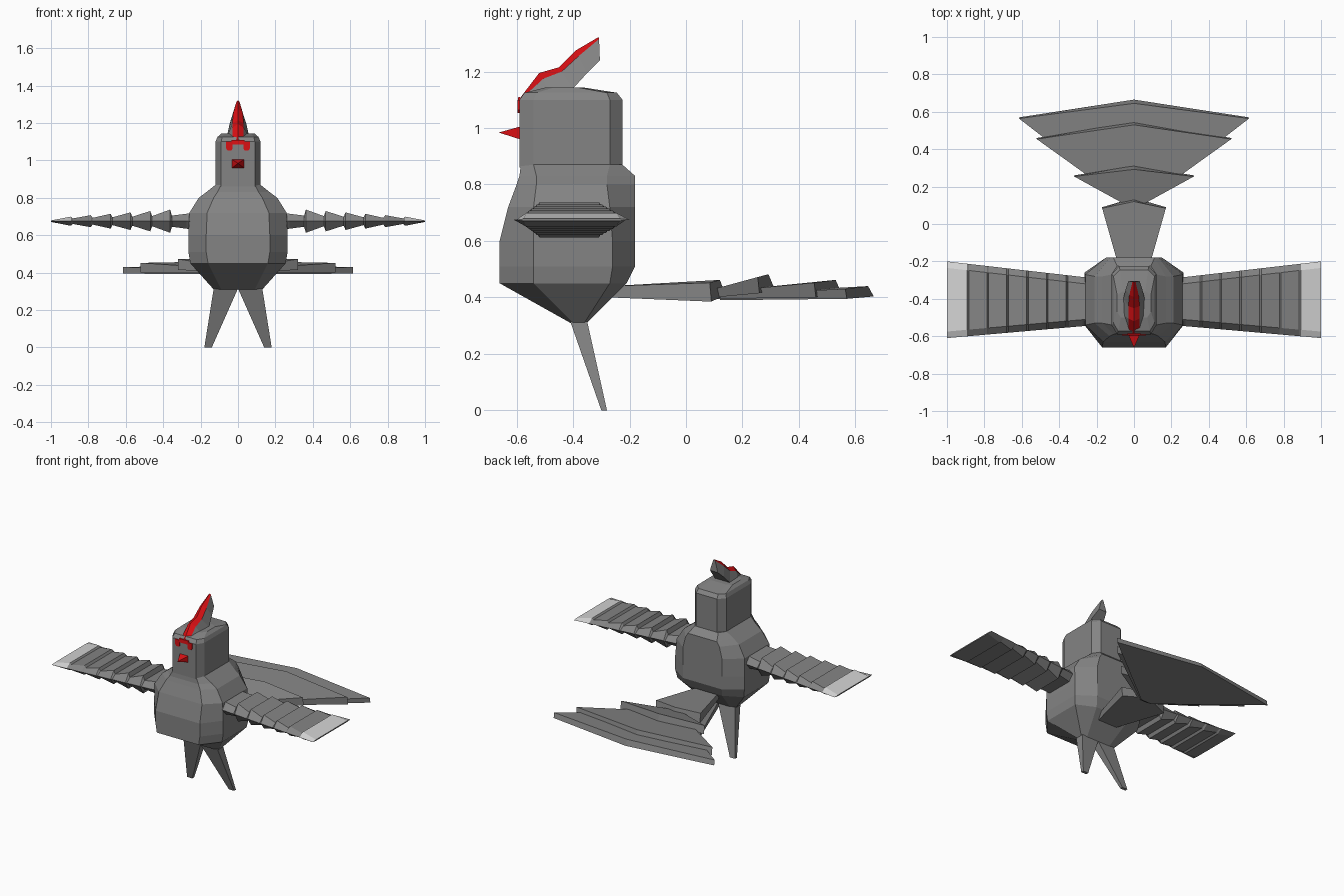
import bpy, bmesh
from mathutils import Vector

if "Cube" in bpy.data.objects:
    bpy.data.objects.remove(bpy.data.objects["Cube"])


def material(name, rgb):
    m = bpy.data.materials.new(name)
    m.diffuse_color = (*rgb, 1)
    m.use_nodes = True
    m.node_tree.nodes["Principled BSDF"].inputs["Base Color"].default_value = m.diffuse_color
    return m


GREY = material("grey plumage", (0.23, 0.23, 0.23))
LIGHT = material("light wing tip", (0.65, 0.65, 0.65))
RED = material("red", (0.7, 0.005, 0.007))


def loft(name, rings, mats=(GREY,), rule=None, mirror=False):
    """Skin equal-length closed rings, cap both ends."""
    bm = bmesh.new()
    loops = [[bm.verts.new(p) for p in r] for r in rings]
    n = len(rings[0])
    for a, b in zip(loops, loops[1:]):
        for i in range(n):
            j = (i + 1) % n
            bm.faces.new((a[i], a[j], b[j], b[i]))
    bm.faces.new(loops[0][::-1])
    bm.faces.new(loops[-1])
    bmesh.ops.recalc_face_normals(bm, faces=bm.faces)
    bm.normal_update()
    if rule:
        for f in bm.faces:
            f.material_index = rule(f.calc_center_median(), f.normal)
    me = bpy.data.meshes.new(name)
    bm.to_mesh(me)
    bm.free()
    for m in mats:
        me.materials.append(m)
    ob = bpy.data.objects.new(name, me)
    bpy.context.collection.objects.link(ob)
    if mirror:
        ob.modifiers.new("mirror", "MIRROR").use_mirror_merge = False
    return ob


def octagon(z, fx, sx, yf, y1, y2, yb, bx):
    return [(-fx, yf, z), (fx, yf, z), (sx, y1, z), (sx, y2, z),
            (bx, yb, z), (-bx, yb, z), (-sx, y2, z), (-sx, y1, z)]


def rect(x0, x1, y0, y1, z):
    return [(x0, y0, z), (x1, y0, z), (x1, y1, z), (x0, y1, z)]


# body and head
loft("body", [octagon(*r) for r in (
    (.31, .09, .13, -.41, -.40, -.36, -.35, .09),
    (.45, .16, .255, -.66, -.54, -.27, -.21, .13),
    (.51, .17, .265, -.66, -.54, -.26, -.18, .15),
    (.60, .17, .265, -.66, -.54, -.26, -.18, .15),
    (.72, .165, .26, -.63, -.54, -.27, -.18, .15),
    (.80, .13, .21, -.60, -.53, -.28, -.18, .13),
    (.83, .11, .17, -.59, -.53, -.28, -.18, .11),
    (.87, .09, .12, -.585, -.54, -.27, -.225, .09))])
loft("head", [octagon(*r) for r in (
    (.86, .09, .12, -.59, -.54, -.27, -.225, .08),
    (1.10, .09, .12, -.59, -.54, -.27, -.225, .08),
    (1.125, .085, .11, -.572, -.53, -.28, -.245, .075),
    (1.143, .07, .09, -.50, -.47, -.38, -.36, .06))])

# legs
loft("leg", [rect(0, .13, -.41, -.35, .315), rect(.14, .18, -.30, -.28, 0)],
     mirror=True)

# beak
loft("beak", [[(-.032, -.588, .96), (.032, -.588, .96), (.032, -.588, 1.005), (-.032, -.588, 1.005)],
              [(-.001, -.66, .983), (.001, -.66, .983), (.001, -.66, .985), (-.001, -.66, .985)]],
     mats=(RED,))

# eyes and the brow joining them
loft("eye", [rect(.034, .056, -.596, -.588, 1.054), rect(.03, .064, -.596, -.588, 1.064),
             rect(.03, .064, -.596, -.588, 1.10)], mats=(RED,), mirror=True)
loft("brow", [rect(-.035, .035, -.596, -.588, 1.085), rect(-.035, .035, -.594, -.586, 1.11)],
     mats=(RED,))

# crest: red ridge strip over grey sides; (ridge y,z, edge x,y,z, base x,y,z)
crest = []
for ry, rz, ex, ey, ez, bx, by, bz in (
        (-.585, 1.11, .03, -.582, 1.105, .035, -.57, 1.10),
        (-.52, 1.195, .03, -.505, 1.175, .055, -.49, 1.135),
        (-.45, 1.215, .03, -.44, 1.20, .057, -.40, 1.14),
        (-.39, 1.275, .025, -.38, 1.255, .045, -.35, 1.195),
        (-.31, 1.322, .008, -.308, 1.315, .03, -.305, 1.24)):
    crest.append([(0, ry, rz), (ex, ey, ez), (bx, by, bz), (-bx, by, bz), (-ex, ey, ez)])
crest_edge_faces = lambda c, n: int(abs(c.x) < .018 and n.z > .2 and n.y < .2)
loft("crest", crest, mats=(GREY, RED), rule=crest_edge_faces)


# wings: a saw-tooth row of feathers, light on top of the tip
def wing_section(x, h, inset=.035):
    t = (x - .26) / .74
    y0, y1, z = -.545 - .065 * t, -.285 + .085 * t, .675
    return [(x, y0, z), (x, y0 + inset, z + h), (x, y1 - inset, z + h),
            (x, y1, z), (x, y1 - inset, z - h), (x, y0 + inset, z - h)]


sections = [wing_section(.24, .045), wing_section(.275, .04)]
for i in range(6):
    x = .363 + .106 * i
    sections += [wing_section(x - .01, .03 - .003 * i), wing_section(x, .062 - .0075 * i)]
sections.append(wing_section(1.0, .004))
loft("wing", sections, mats=(GREY, LIGHT),
     rule=lambda c, n: int(c.x > .91 and n.z > .1), mirror=True)


# tail: a stem and three overlapping fans with pointed back edges
def fan(name, y0, hw0, z0, z1, ymid, hw, yend, zb, zt):
    zm = (zt + zb) / 2
    loft(name, [
        [(-hw0, y0, z0), (hw0, y0, z0), (hw, ymid, zb), (0, yend, zm - .014), (-hw, ymid, zb)],
        [(-hw0, y0, z1), (hw0, y0, z1), (hw, ymid - .006, zt - .01), (0, yend - .02, zt),
         (-hw, ymid - .006, zt - .01)]])


fan("tail_stem", -.27, .07, .40, .44, .09, .17, .14, .385, .462)
fan("tail_fan_short", .10, .04, .40, .43, .26, .32, .312, .415, .482)
fan("tail_fan_middle", .11, .04, .395, .42, .46, .52, .55, .40, .462)
fan("tail_fan_long", .12, .04, .39, .41, .57, .615, .665, .395, .44)
